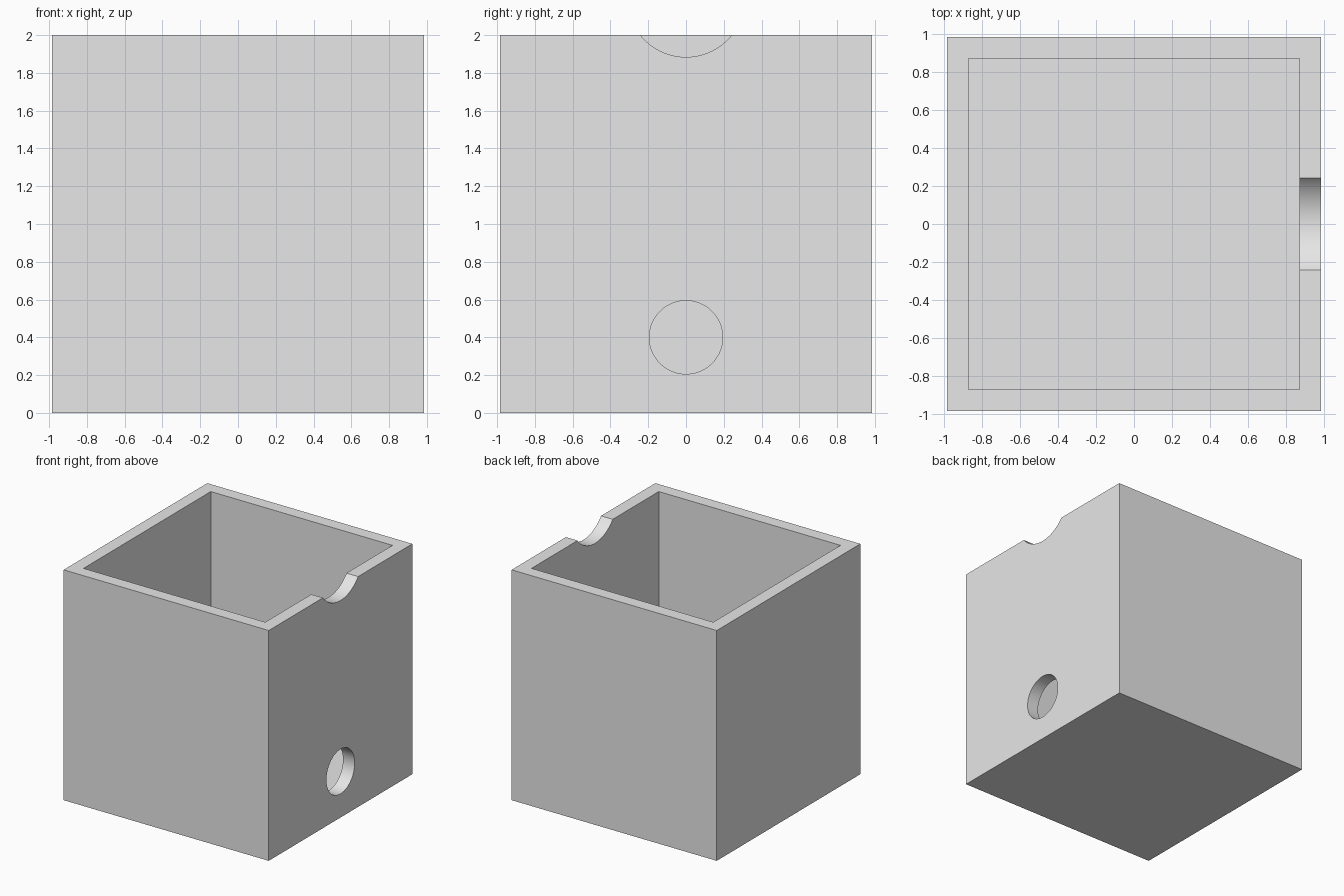
import bpy
import math

default = bpy.data.objects.get("Cube")
if default:
    bpy.data.objects.remove(default, do_unlink=True)

HALF, WALL, HEIGHT = 0.985, 0.112, 2.0

grey = bpy.data.materials.new("light_grey")
grey.use_nodes = True
colour = (0.8, 0.8, 0.8, 1)
grey.diffuse_color = colour
grey.node_tree.nodes["Principled BSDF"].inputs["Base Color"].default_value = colour


def block(name, half, z0, z1):
    bpy.ops.mesh.primitive_cube_add(size=1, location=(0, 0, (z0 + z1) / 2))
    ob = bpy.context.object
    ob.name = name
    ob.scale = (2 * half, 2 * half, z1 - z0)
    bpy.ops.object.transform_apply(location=True, rotation=False, scale=True)
    ob.data.materials.append(grey)
    return ob


def side_drill(name, radius, z):
    # Horizontal cylinder crossing only the +x wall
    bpy.ops.mesh.primitive_cylinder_add(
        vertices=96, radius=radius, depth=4 * WALL,
        location=(HALF - WALL / 2, 0, z), rotation=(0, math.pi / 2, 0))
    ob = bpy.context.object
    ob.name = name
    ob.data.materials.append(grey)
    return ob


# Open-topped box
box = block("open_box", HALF, 0, HEIGHT)

# Cavity, round port low in the side wall, and shallow notch in the rim
cutters = [
    block("cavity_cutter", HALF - WALL, WALL, HEIGHT + 0.5),
    side_drill("port_cutter", 0.194, 0.4),
    side_drill("notch_cutter", 0.309, 2.193),
]
for cutter in cutters:
    mod = box.modifiers.new(cutter.name, "BOOLEAN")
    mod.operation = "DIFFERENCE"
    mod.solver = "EXACT"
    mod.object = cutter
    bpy.ops.object.select_all(action="DESELECT")
    box.select_set(True)
    bpy.context.view_layer.objects.active = box
    bpy.ops.object.modifier_apply(modifier=mod.name)
    bpy.data.objects.remove(cutter, do_unlink=True)

bpy.ops.object.shade_smooth_by_angle(angle=math.radians(30))
